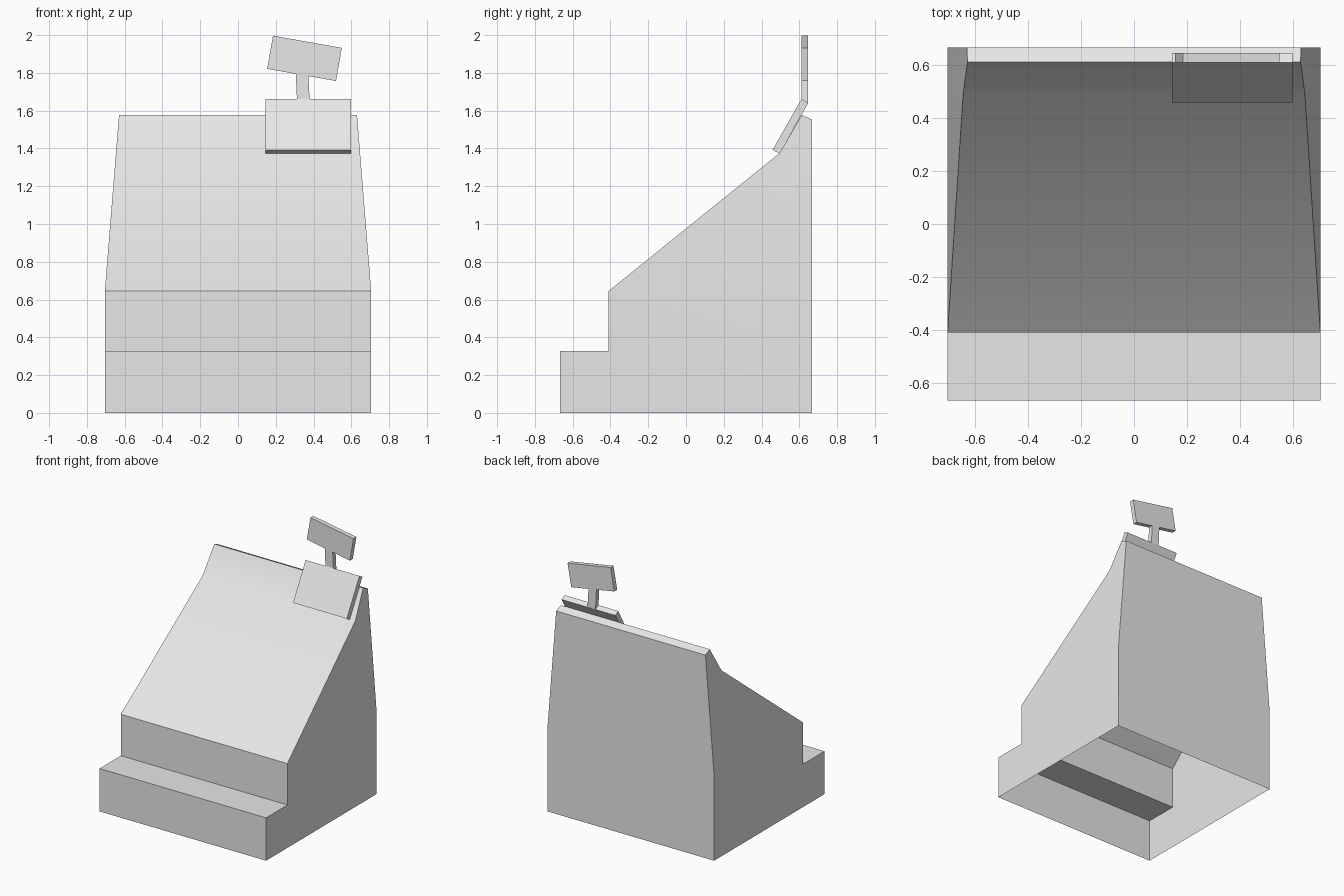
import bpy
import bmesh
from math import radians
from mathutils import Matrix, Vector

if "Cube" in bpy.data.objects:
    bpy.data.objects.remove(bpy.data.objects["Cube"], do_unlink=True)

grey = bpy.data.materials.new("light_grey")
grey.use_nodes = True
colour = (0.8, 0.8, 0.8, 1)
grey.diffuse_color = colour
grey.node_tree.nodes["Principled BSDF"].inputs["Base Color"].default_value = colour


def finish(name, bm, smooth=False):
    bmesh.ops.recalc_face_normals(bm, faces=bm.faces)
    mesh = bpy.data.meshes.new(name)
    bm.to_mesh(mesh)
    bm.free()
    mesh.materials.append(grey)
    obj = bpy.data.objects.new(name, mesh)
    bpy.context.collection.objects.link(obj)
    if smooth:
        bpy.ops.object.select_all(action="DESELECT")
        obj.select_set(True)
        bpy.context.view_layer.objects.active = obj
        bpy.ops.object.shade_smooth_by_angle(angle=radians(30))
    return obj


def box(name, centre, size, rotation):
    bm = bmesh.new()
    bmesh.ops.create_cube(bm, size=1)
    bm.transform(Matrix.Translation(centre) @ rotation @ Matrix.Diagonal((*size, 1)))
    return finish(name, bm)


# Cabinet: stepped, sloping shell, open underneath, narrowing above the shoulder
SHOULDER, RIDGE = 0.645, 1.577
WIDE, NARROW = 0.705, 0.63
profile = [(-0.667, 0), (-0.667, 0.328), (-0.41, 0.328), (-0.41, SHOULDER),
           (0.495, 1.375), (0.613, RIDGE), (0.667, 1.553), (0.667, SHOULDER), (0.667, 0)]


def half_width(z):
    t = max(0, (z - SHOULDER) / (RIDGE - SHOULDER))
    return WIDE + (NARROW - WIDE) * t


bm = bmesh.new()
sides = [[bm.verts.new((s * half_width(z), y, z)) for y, z in profile] for s in (-1, 1)]
right, left = sides
for i in range(len(profile) - 1):
    bm.faces.new((right[i], right[i + 1], left[i + 1], left[i]))
for side in sides:
    bm.faces.new(side[:4] + side[7:])
    bm.faces.new(side[3:8])
finish("cabinet", bm, smooth=True)

# Tilted plate lying against the upper slope
up = Vector((0, 0.153, 0.269))
box("sign_base_plate", (0.372, 0.553, 1.517), (0.455, 0.041, up.length),
    Matrix.Rotation(-Vector((0, 1)).angle(up.yz), 4, "X"))

# Post and signboard, both leaning sideways
lean = Matrix.Rotation(radians(10), 4, "Y")
board_centre = Vector((0.352, 0.629, 1.877))
box("signboard", board_centre, (0.37, 0.035, 0.178), lean)

bm = bmesh.new()
outline = [(0.313, 1.64), (0.38, 1.64), (0.372, 1.80), (0.305, 1.81)]
face = bm.faces.new([bm.verts.new((x, 0.6115, z)) for x, z in outline])
extruded = bmesh.ops.extrude_face_region(bm, geom=[face])
bmesh.ops.translate(bm, vec=(0, 0.035, 0),
                    verts=[v for v in extruded["geom"] if isinstance(v, bmesh.types.BMVert)])
finish("sign_post", bm)
